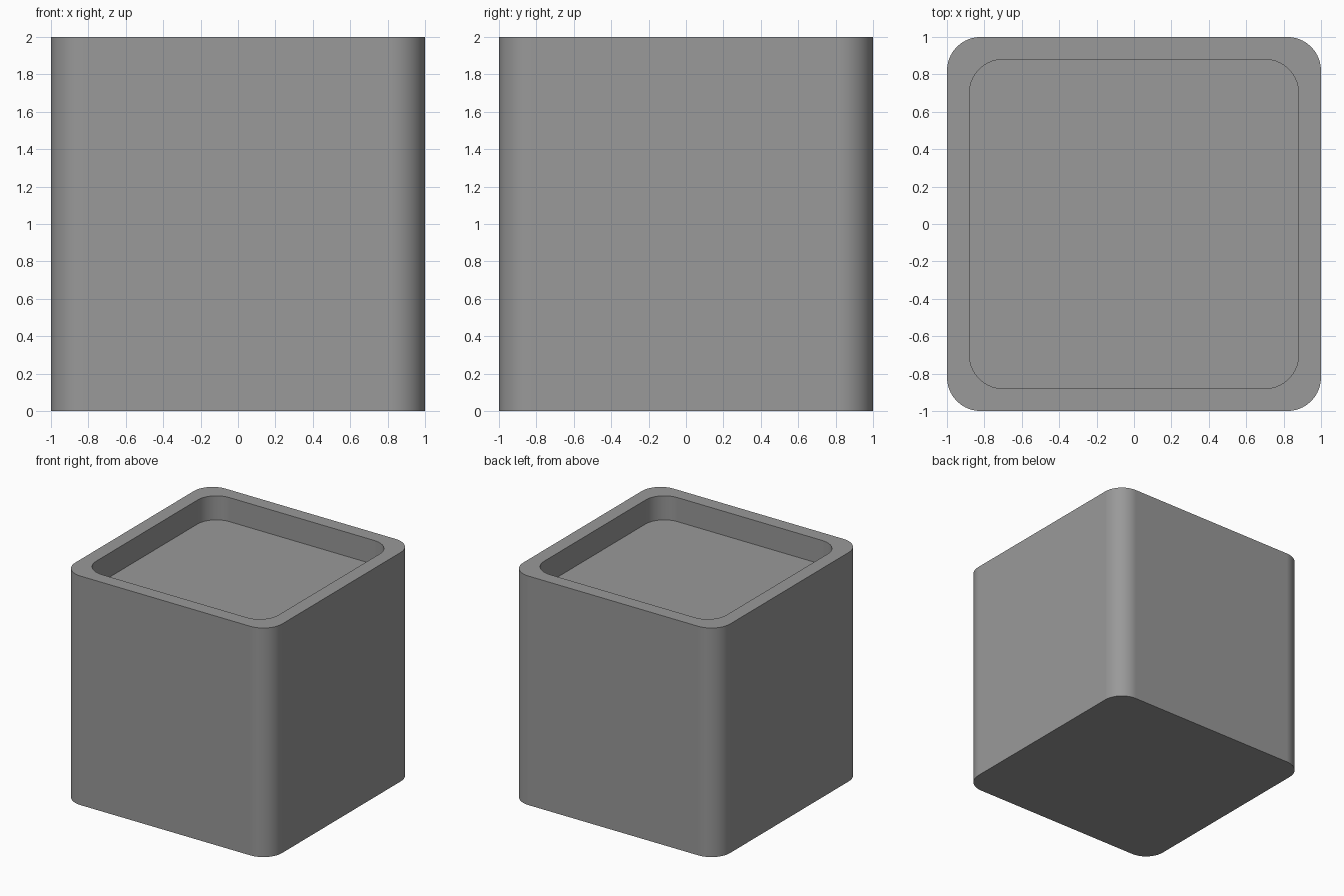
import bpy, bmesh, math

if "Cube" in bpy.data.objects:
    bpy.data.objects.remove(bpy.data.objects["Cube"])

SEGMENTS = 10


def rounded_square(bm, half, radius, z):
    """Ring of vertices for a rounded square at height z."""
    ring = []
    for quarter in range(4):
        mid = math.radians(45 + 90 * quarter)
        cx = math.copysign(half - radius, math.cos(mid))
        cy = math.copysign(half - radius, math.sin(mid))
        for i in range(SEGMENTS + 1):
            a = math.radians(90 * (quarter + i / SEGMENTS))
            ring.append(bm.verts.new((cx + radius * math.cos(a),
                                      cy + radius * math.sin(a), z)))
    return ring


# Body: outer wall, flat rim, and a shallow recess in the top
bm = bmesh.new()
sections = [(1.0, 0.18, 0.0), (1.0, 0.18, 2.0), (0.88, 0.18, 2.0), (0.88, 0.18, 1.79)]
rings = [rounded_square(bm, *s) for s in sections]
for low, high in zip(rings, rings[1:]):
    n = len(low)
    for i in range(n):
        j = (i + 1) % n
        bm.faces.new((low[i], low[j], high[j], high[i]))

# Underside and recess floor
bm.faces.new(rings[0][::-1])
bm.faces.new(rings[-1])
bmesh.ops.recalc_face_normals(bm, faces=bm.faces)

mesh = bpy.data.meshes.new("planter_box")
bm.to_mesh(mesh)
bm.free()
box = bpy.data.objects.new("planter_box", mesh)
bpy.context.collection.objects.link(box)

# Dark grey finish
grey = bpy.data.materials.new("dark_grey")
grey.diffuse_color = (0.32, 0.32, 0.32, 1)
grey.use_nodes = True
grey.node_tree.nodes["Principled BSDF"].inputs["Base Color"].default_value = grey.diffuse_color
mesh.materials.append(grey)

# Smooth corners, crisp rim edges, flat sides
bpy.context.view_layer.objects.active = box
box.select_set(True)
bpy.ops.object.shade_smooth_by_angle(angle=math.radians(30))
weighted = box.modifiers.new("flat_sides", 'WEIGHTED_NORMAL')
weighted.keep_sharp = True
